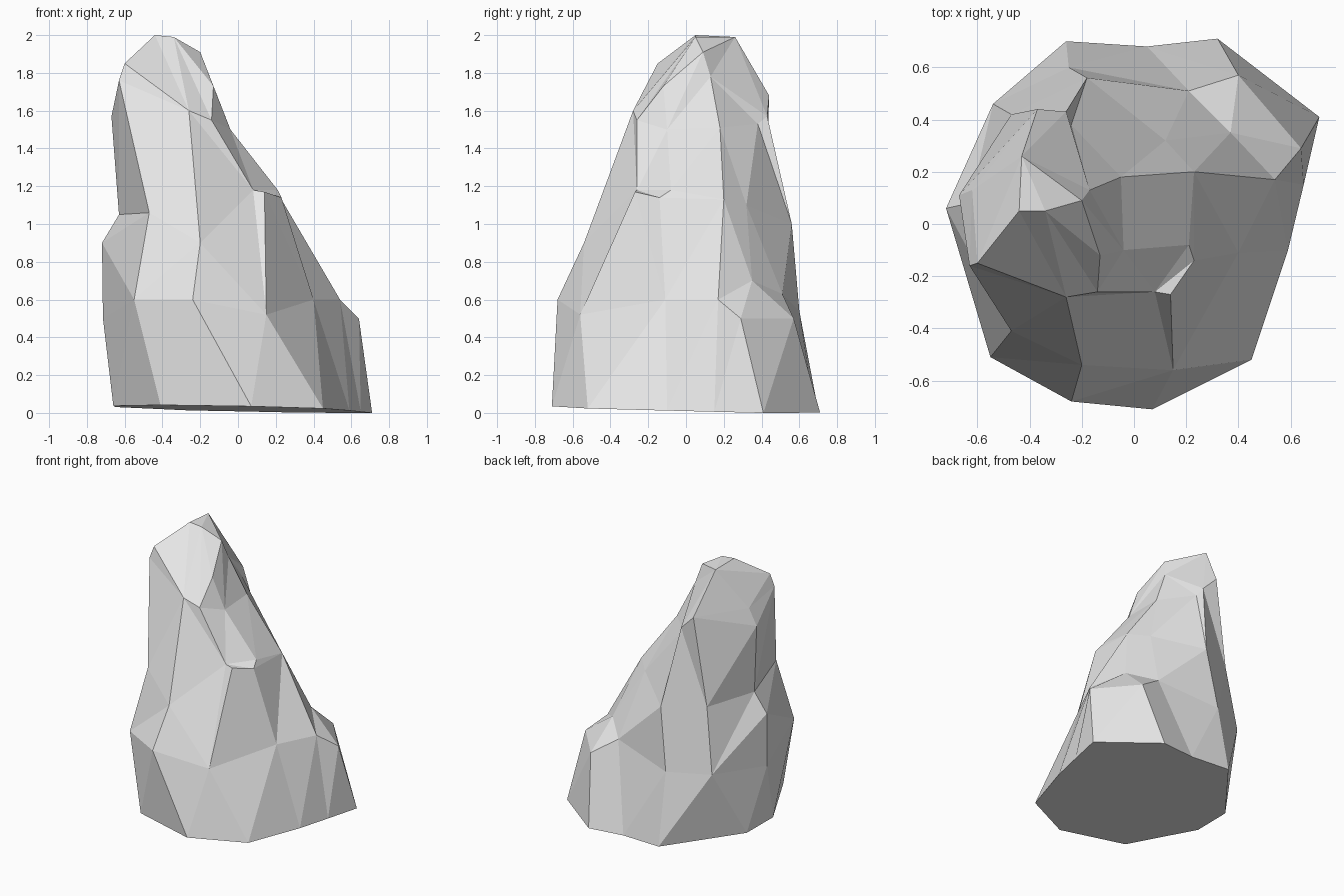
import bpy, bmesh

if "Cube" in bpy.data.objects:
    bpy.data.objects.remove(bpy.data.objects["Cube"])

# Cross-sections of the rock, each running anticlockwise from the front left.
# Repeated points pinch neighbouring facets together.
base_xy = [(-.41, -.58), (.07, -.71), (.45, -.52), (.59, -.10), (.65, .15), (.71, .41),
           (.32, .71), (.05, .68), (-.26, .70), (-.65, .20), (-.66, -.10)]
base = [(x, y, .022 - .02 * x - .02 * y) for x, y in base_xy]   # slightly tilted foot

belly = [(-.55, -.51, .60), (-.24, -.68, .60), (.15, -.56, .52), (.40, -.11, .60),
         (.54, .17, .60), (.64, .29, .50), (.40, .57, .50), (.21, .51, .63),
         (-.25, .60, .54), (-.54, .46, .54), (-.715, .05, .50)]

flank_right, knob_right = (.12, .32, 1.10), (.37, .35, .70)
waist = [(-.47, -.41, 1.06), (-.20, -.54, .90), (.14, -.27, 1.17), (.23, -.14, 1.14),
         (.23, .20, 1.13), knob_right, knob_right, flank_right,
         (-.18, .56, 1.0), (-.47, .42, 1.02), (-.63, .08, 1.05)]

# Small step on the front right, set in from the waist
step = list(waist)
step[2:4] = [(.08, -.26, 1.18), (.21, -.08, 1.18)]
step[5:7] = [flank_right, flank_right]

shoulder_right, shoulder_back = (-.05, .18, 1.51), (-.24, .38, 1.53)
shoulder = [(-.63, -.16, 1.76), (-.26, -.28, 1.60), (-.14, -.26, 1.55), (-.04, -.10, 1.50),
            shoulder_right, shoulder_right, shoulder_back, shoulder_back,
            (-.26, .43, 1.57), (-.37, .44, 1.68), (-.67, .11, 1.57)]

crest_right, crest_back = (-.17, .13, 1.78), (-.43, .26, 1.99)
crest = [(-.60, -.15, 1.85), (-.44, .05, 2.0), (-.34, .05, 1.99), (-.20, .09, 1.91),
         crest_right, crest_right, crest_right, crest_right,
         crest_back, crest_back, (-.62, .13, 1.70)]

bm = bmesh.new()
corners = {}


def corner(p):
    if p not in corners:
        corners[p] = bm.verts.new(p)
    return corners[p]


def add_face(points):
    """Add a face, sharing corners and dropping repeated points."""
    points = list(dict.fromkeys(points))
    if len(points) > 2:
        bm.faces.new([corner(p) for p in points])


def crease(a, b):
    """Split the face holding both corners along the line between them."""
    a, b = corner(a), corner(b)
    for face in a.link_faces:
        if b in face.verts and not bm.edges.get((a, b)):
            bmesh.utils.face_split(face, a, b)
            return


def bump(a, b, point):
    """Push the middle of an edge out to a new corner."""
    edge = bm.edges.get((corner(a), corner(b)))
    if edge:
        _, vert = bmesh.utils.edge_split(edge, corner(a), .5)
        vert.co = point
        corners[point] = vert


# Flanks: join each cross-section to the one above
rings = [base, belly, waist, step, shoulder, crest]
for low, high in zip(rings, rings[1:]):
    for i in range(len(low)):
        j = (i + 1) % len(low)
        add_face((low[i], low[j], high[j], high[i]))

# Main creases between facets
crease(belly[2], waist[1])
crease(belly[7], knob_right)
crease(shoulder[1], crest[0])
crease(shoulder[2], crest[3])

# Bulge on the left and small knuckle below the peak
left_bulge = (-.72, .06, .90)
bump(belly[10], waist[10], left_bulge)
crease(left_bulge, waist[0])
crease(left_bulge, belly[0])
bump(shoulder[2], crest[3], (-.13, -.12, 1.73))
bmesh.ops.triangulate(bm, faces=bm.faces[:], quad_method='SHORT_EDGE', ngon_method='BEAUTY')

# Narrow facet under the step
lip = bm.edges.get((corner(waist[1]), corner(waist[2])))
if lip:
    bmesh.ops.rotate_edges(bm, edges=[lip], use_ccw=False)

# Peak: fan of facets from the back of the crest
for a, b in zip(crest, crest[1:] + crest[:1]):
    if crest_back not in (a, b):
        add_face((crest_back, a, b))

# Flat underside
add_face(tuple(reversed(base)))
bmesh.ops.recalc_face_normals(bm, faces=bm.faces[:])

mesh = bpy.data.meshes.new("rock")
bm.to_mesh(mesh)
bm.free()
stone = bpy.data.materials.new("stone_grey")
stone.diffuse_color = (.8, .8, .8, 1)
stone.use_nodes = True
stone.node_tree.nodes["Principled BSDF"].inputs["Base Color"].default_value = stone.diffuse_color
mesh.materials.append(stone)
rock = bpy.data.objects.new("rock", mesh)
bpy.context.collection.objects.link(rock)
